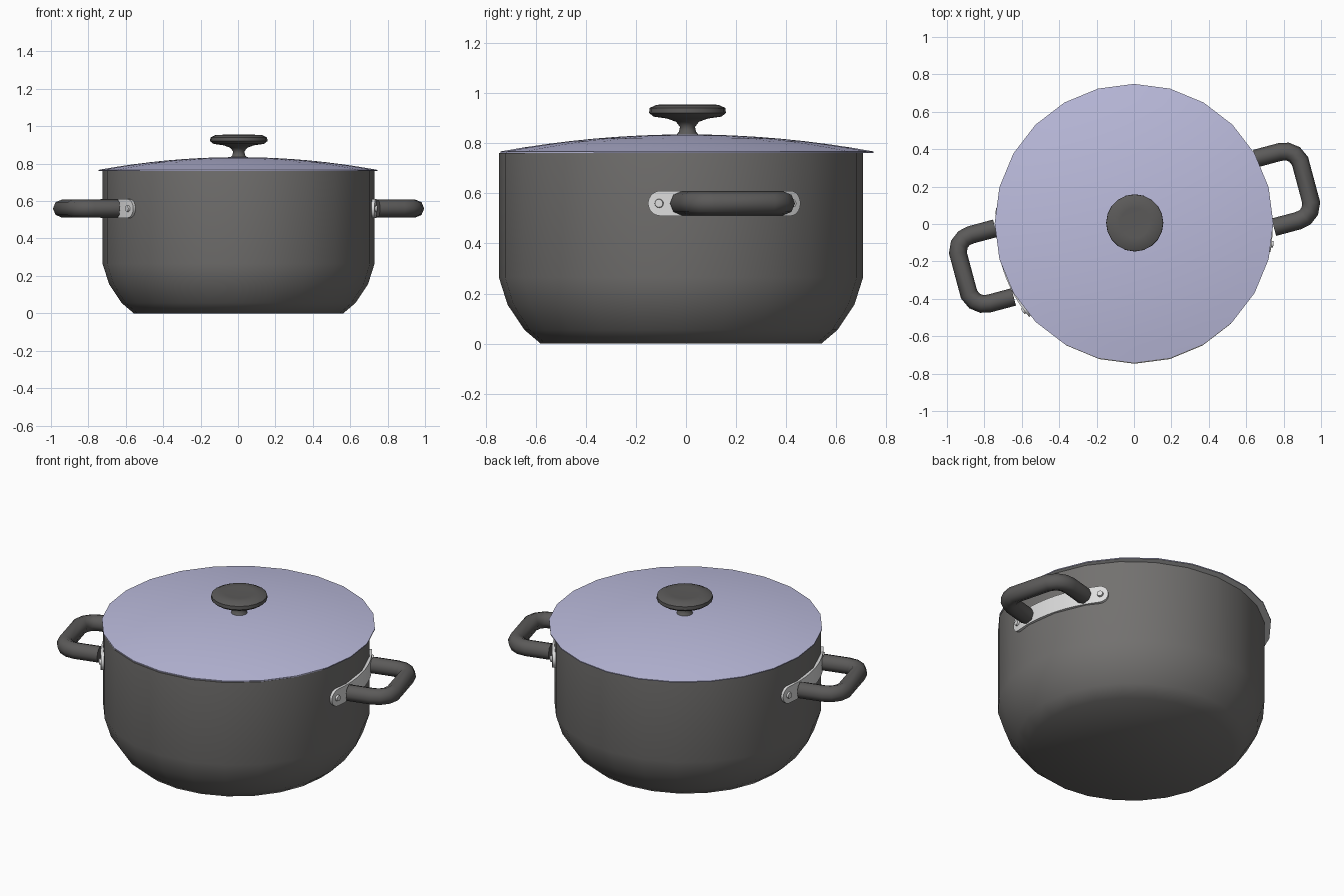
import bpy, bmesh
from math import sin, cos, pi, radians, sqrt
from mathutils import Matrix, Vector

cube = bpy.data.objects.get("Cube")
if cube:
    bpy.data.objects.remove(cube)

POT_CENTRE = Vector((0.003, -0.02, 0))
LID_CENTRE = Vector((0, 0.004, 0))
HANDLE_Z = 0.56


def material(name, r, g, b):
    m = bpy.data.materials.new(name)
    m.use_nodes = True
    m.diffuse_color = (r, g, b, 1)
    m.node_tree.nodes["Principled BSDF"].inputs["Base Color"].default_value = (r, g, b, 1)
    return m


body_grey = material("warm dark grey", 0.17, 0.165, 0.16)
grip_grey = material("charcoal", 0.105, 0.102, 0.1)
lavender = material("lavender glass", 0.5, 0.5, 0.72)
steel = material("pale steel", 0.72, 0.72, 0.72)


def finish(name, bm, mats, angle=50):
    bmesh.ops.recalc_face_normals(bm, faces=bm.faces)
    mesh = bpy.data.meshes.new(name)
    bm.to_mesh(mesh)
    bm.free()
    for m in mats:
        mesh.materials.append(m)
    mesh.polygons.foreach_set("use_smooth", [True] * len(mesh.polygons))
    mesh.set_sharp_from_angle(angle=radians(angle))
    obj = bpy.data.objects.new(name, mesh)
    bpy.context.collection.objects.link(obj)
    return obj


def lathe(name, profile, sides, centre, mats, angle=50):
    """Revolve (radius, height) points; radius 0 closes at the axis."""
    bm = bmesh.new()
    rings = []
    for r, z in profile:
        if r == 0:
            rings.append([bm.verts.new((0, 0, z))] * sides)
        else:
            rings.append([bm.verts.new((r * cos(2 * pi * i / sides), r * sin(2 * pi * i / sides), z))
                          for i in range(sides)])
    for a, b in zip(rings, rings[1:]):
        for i in range(sides):
            j = (i + 1) % sides
            quad = list(dict.fromkeys([a[i], a[j], b[j], b[i]]))
            bm.faces.new(quad)
    obj = finish(name, bm, mats, angle)
    obj.location = centre
    return obj


# Pot: outer wall with a rounded foot, rim, and hollow inside
lathe("pot_body", [(0, 0), (0.56, 0), (0.625, 0.055), (0.692, 0.155), (0.727, 0.265),
                   (0.727, 0.76), (0.7, 0.76), (0.7, 0.27), (0.6, 0.07), (0, 0.03)],
      24, POT_CENTRE, [body_grey])

# Lid: shallow dome with a steel underside and locating lip
R = 0.745
dome = [(R * i / 8, 0.767 + 0.068 * (1 - (i / 8) ** 2)) for i in range(9)]
lid = lathe("lid", dome + [(R, 0.761), (0.685, 0.761), (0.685, 0.74), (0.67, 0.74), (0.67, 0.765), (0, 0.82)],
            24, LID_CENTRE, [lavender, steel])
for p in lid.data.polygons:
    if p.normal.z < -0.5 or p.center.z < 0.76:
        p.material_index = 1

# Knob: flared stem under a slightly dished cap
lathe("lid_knob", [(0, 0.82), (0.05, 0.828), (0.034, 0.845), (0.03, 0.865), (0.045, 0.885), (0.08, 0.898),
                   (0.135, 0.906), (0.153, 0.92), (0.152, 0.94), (0.125, 0.953), (0.08, 0.955), (0, 0.945)],
      20, Vector((0.004, 0.006, 0)), [grip_grey])


def handle_plate(name, turn):
    """Round-ended strip wrapped around the pot wall."""
    bm = bmesh.new()
    length, half, radius, steps = 0.325, 0.05, 0.738, 40
    cols = []
    for k in range(steps + 1):
        s = -length * cos(pi * k / steps)
        over = max(0, abs(s) - (length - half))
        h = max(0.004, sqrt(max(0, half ** 2 - over ** 2)))
        a = s / radius
        cols.append([bm.verts.new((r * cos(a), r * sin(a), HANDLE_Z + z))
                     for r, z in ((0.705, -h), (radius, -h), (radius, h), (0.705, h))])
    for a, b in zip(cols, cols[1:]):
        for i in range(4):
            j = (i + 1) % 4
            bm.faces.new((a[i], a[j], b[j], b[i]))
    bm.faces.new(cols[0])
    bm.faces.new(cols[-1])
    obj = finish(name, bm, [steel], 40)
    obj.location = POT_CENTRE
    obj.rotation_euler.z = turn


def handle_grip(name, turn):
    """Squared loop of thick tube."""
    half_path = [(0.72, 0.19), (0.855, 0.19), (0.895, 0.182), (0.928, 0.157), (0.947, 0.115)]
    path = half_path + [(x, -y) for x, y in reversed(half_path)]
    curve = bpy.data.curves.new(name, "CURVE")
    curve.dimensions = "3D"
    curve.bevel_depth = 0.048
    curve.bevel_resolution = 2
    curve.use_fill_caps = True
    spline = curve.splines.new("POLY")
    spline.points.add(len(path) - 1)
    for point, (x, y) in zip(spline.points, path):
        point.co = (x, y, HANDLE_Z, 1)
    spline.use_smooth = True
    curve.materials.append(grip_grey)
    obj = bpy.data.objects.new(name, curve)
    bpy.context.collection.objects.link(obj)
    obj.location = POT_CENTRE
    obj.rotation_euler.z = turn


def rivet(name, angle):
    bm = bmesh.new()
    bmesh.ops.create_cone(bm, cap_ends=True, segments=12, radius1=0.02, radius2=0.016, depth=0.02)
    place = Matrix.Rotation(angle, 4, "Z") @ Matrix.Translation((0.738, 0, HANDLE_Z)) @ Matrix.Rotation(pi / 2, 4, "Y")
    bmesh.ops.transform(bm, matrix=place, verts=bm.verts)
    finish(name, bm, [steel], 30).location = POT_CENTRE


# Two matching handles on opposite sides, turned a little off the x axis
for side, turn in (("left", radians(15)), ("right", radians(195))):
    handle_plate(side + "_handle_plate", turn)
    handle_grip(side + "_handle_grip", turn)
    for end, offset in (("front", -1), ("rear", 1)):
        rivet(f"{side}_{end}_rivet", turn + offset * radians(21.8))
